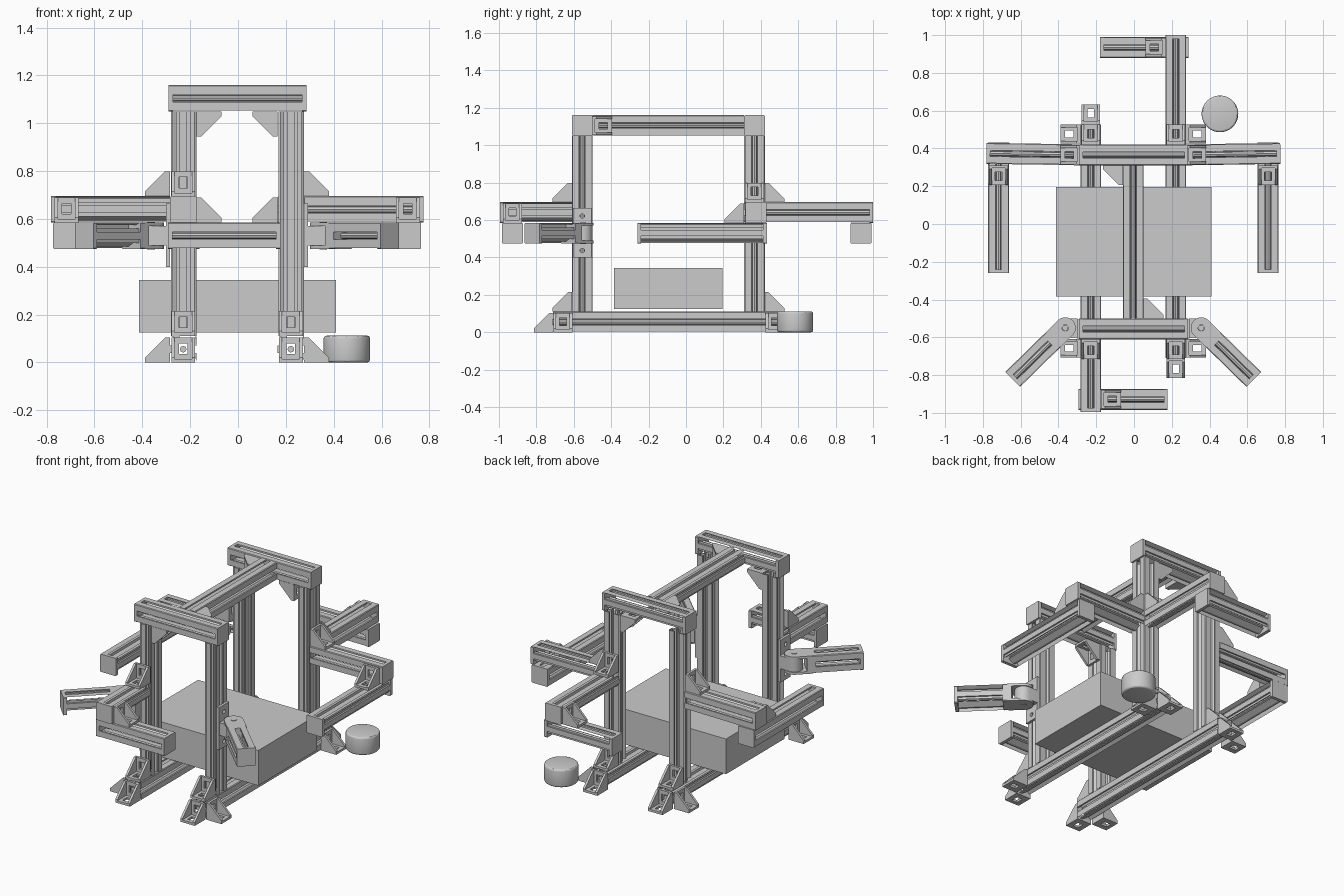
import bpy, bmesh
from math import pi, sin, cos, radians
from mathutils import Vector, Matrix

if "Cube" in bpy.data.objects:
    bpy.data.objects.remove(bpy.data.objects["Cube"])

H = 0.0555                 # half width of every extrusion
W = 2 * H
XL, XR = -0.229, 0.221     # post columns
YF, YR = -0.555, 0.366     # front and rear post rows
Z_LOW, Z_MID, Z_TOP = 0.53, 0.64, 1.105   # beam centre heights
X, Y, Z = Vector((1, 0, 0)), Vector((0, 1, 0)), Vector((0, 0, 1))


def basis(o, x, y, z):
    m = Matrix((x, y, z)).transposed().to_4x4()
    m.translation = o
    return m


def prism(bm, loops, z0, z1, mat):
    """Fill loops (outline plus holes) and extrude from z0 to z1 in mat space."""
    tmp = bmesh.new()
    for loop in loops:
        vs = [tmp.verts.new((p[0], p[1], z0)) for p in loop]
        for i, v in enumerate(vs):
            tmp.edges.new((v, vs[i - 1]))
    bmesh.ops.triangle_fill(tmp, use_beauty=True, use_dissolve=False, edges=tmp.edges[:])
    r = bmesh.ops.extrude_face_region(tmp, geom=tmp.faces[:], use_keep_orig=True)
    bmesh.ops.translate(tmp, vec=(0, 0, z1 - z0),
                        verts=[g for g in r['geom'] if isinstance(g, bmesh.types.BMVert)])
    bmesh.ops.recalc_face_normals(tmp, faces=tmp.faces[:])
    tmp.transform(mat)
    me = bpy.data.meshes.new("tmp")
    tmp.to_mesh(me)
    tmp.free()
    bm.from_mesh(me)
    bpy.data.meshes.remove(me)


def finish(name, bm, smooth=True):
    me = bpy.data.meshes.new(name)
    bmesh.ops.recalc_face_normals(bm, faces=bm.faces[:])
    bm.to_mesh(me)
    bm.free()
    ob = bpy.data.objects.new(name, me)
    bpy.context.collection.objects.link(ob)
    if smooth:
        for p in me.polygons:
            p.use_smooth = True
        me.set_sharp_from_angle(angle=radians(30))
    return ob


def rect(x0, x1, y0, y1):
    return [(x0, y0), (x1, y0), (x1, y1), (x0, y1)]


def circle(r, n=24, cx=0, cy=0):
    return [(cx + r * cos(2 * pi * i / n), cy + r * sin(2 * pi * i / n)) for i in range(n)]


# T-slot cross-section: one side repeated four times
c = 0.004
SIDE = [(H, H - c), (H - c, H), (.016, H), (.016, H - .01), (.03, H - .01), (.016, .026),
        (-.016, .026), (-.03, H - .01), (-.016, H - .01), (-.016, H), (-H + c, H)]
SLOT = []
for k in range(4):
    for px, py in SIDE:
        SLOT.append([(px, py), (-py, px), (-px, -py), (py, -px)][k])
BORE = circle(0.014, 8)
CAP = [(sx * a, sy * b) for sx, sy, a, b in
       [(1, 1, H, H - c), (1, 1, H - c, H), (-1, 1, H - c, H), (-1, 1, H, H - c),
        (-1, -1, H, H - c), (-1, -1, H - c, H), (1, -1, H - c, H), (1, -1, H, H - c)]]


def beam(name, p0, p1, cap0=0.0, cap1=0.0):
    p0, p1 = Vector(p0), Vector(p1)
    d = (p1 - p0).normalized()
    ref = X if abs(d.z) > 0.9 else Z
    m = basis(p0, ref, d.cross(ref), d)
    n = (p1 - p0).length
    bm = bmesh.new()
    prism(bm, [SLOT, BORE], cap0, n - cap1, m)
    if cap0:
        prism(bm, [CAP], 0, cap0, m)
    if cap1:
        prism(bm, [CAP], n - cap1, n, m)
    return finish(name, bm, False)


def bracket(name, corner, a, b):
    """Gusset with legs along a and b from the inner corner."""
    s, l, t, w = 0.104, 0.02, 0.014, 0.05
    o, n = Vector(corner), a.cross(b)
    bm = bmesh.new()
    tri = [(0, 0), (s, 0), (s, l), (l, s), (0, s)]
    for z0, z1 in ((-w, -w + t), (w - t, w)):
        prism(bm, [tri], z0, z1, basis(o, a, b, n))
    for u, v in ((a, b), (b, a)):
        plate = [rect(0, s, -w + t, w - t), rect(.035, .08, -.018, .018)]
        prism(bm, plate, 0, t, basis(o, u, u.cross(v), v) @ Matrix.Rotation(0, 4, 'Z'))
    finish(name, bm, False)


# Base rails, posts and their brackets
for side, x, s in (("left", XL, -1), ("right", XR, 1)):
    beam(f"base_rail_{side}", (x, -0.71, H), (x, 0.528, H))
    for row, y, e, d in (("front", YF, -0.71, -1), ("rear", YR, 0.528, 1)):
        tag = f"{row}_{side}"
        beam(f"post_{tag}", (x, y, W), (x, y, Z_TOP - H))
        bracket(f"post_bracket_{tag}", (x, y + d * H, W), d * Y, Z)
        bracket(f"end_foot_{tag}", (x, e, 0), d * Y, Z)
        bracket(f"side_foot_{tag}", (x + s * H, e - d * 0.052, 0), s * X, Z)

# Top frame
for row, y in (("front", YF), ("rear", YR)):
    beam(f"top_crossbeam_{row}", (-0.291, y, Z_TOP), (0.287, y, Z_TOP), 0.02, 0.02)
beam("top_spine", (-0.004, YF + H, Z_TOP), (-0.004, YR - H, Z_TOP))
bracket("top_bracket_front", (XL + H, YF, Z_TOP - H), X, -Z)
bracket("top_bracket_rear", (XR - H, YR, Z_TOP - H), -X, -Z)
bracket("spine_bracket_rear", (-0.004 - H, YR - H, Z_TOP), -X, -Y)
bracket("spine_bracket_front", (-0.004 + H, YF + H, Z_TOP), X, Y)

# Front and rear arms with short crossbars hung underneath
beam("front_arm", (XL, YF - H, Z_MID), (XL, -0.995, Z_MID), 0, 0.02)
beam("rear_arm", (XR, YR + H, Z_MID), (XR, 1.0, Z_MID), 0, 0.02)
bracket("front_arm_bracket", (XL, YF - H, Z_MID + H), -Y, Z)
bracket("rear_arm_bracket", (XR, YR + H, Z_MID + H), Y, Z)
beam("front_crossbar", (-0.293, -0.928, Z_LOW), (0.178, -0.928, Z_LOW), 0.02, 0.02)
beam("rear_crossbar", (-0.18, 0.935, Z_LOW), (0.288, 0.935, Z_LOW), 0.02, 0.02)
bracket("front_crossbar_bracket", (XL + H, -0.928, Z_LOW + H), X, Z)
bracket("rear_crossbar_bracket", (XR - H, 0.935, Z_LOW + H), -X, Z)

# Side arms, hanging side rails and hinged arms
for side, x, s, end, rx in (("left", XL, -1, -0.781, -0.717), ("right", XR, 1, 0.775, 0.71)):
    beam(f"side_arm_{side}", (x + s * H, YR, Z_MID), (end, YR + .008, Z_MID), 0, 0.02)
    bracket(f"side_arm_bracket_{side}", (x + s * H, YR, Z_MID + H), s * X, Z)
    beam(f"side_rail_{side}", (rx, 0.432, Z_LOW), (rx, -0.26, Z_LOW), 0.02, 0.02)
    bracket(f"side_rail_bracket_{side}", (rx, YR - H, Z_LOW + H), -Y, Z)

    # Hinge: wall plate with screw holes and a rounded knuckle
    face, piv = x + s * H, Vector((x + s * 0.135, -0.55, Z_LOW))
    bm = bmesh.new()
    plate = [rect(-0.05, 0.05, 0.40, 0.665), circle(0.012, 16, 0, 0.437), circle(0.012, 16, 0, 0.622)]
    prism(bm, plate, 0, 0.016, basis(Vector((face, YF, 0)), s * Y, Z, s * X))
    arc = [(.05 * cos(radians(a)), .05 * sin(radians(a))) for a in range(-90, 91, 10)]
    knuckle = arc + [(-0.125 + H + 0.005, 0.05), (-0.125 + H + 0.005, -0.05)]
    prism(bm, [knuckle], -0.04, 0.04, basis(piv, s * X, s * Y, Z))
    prism(bm, [circle(0.016)], -0.058, 0.058, Matrix.Translation(piv))
    finish(f"hinge_{side}", bm)

    # Fork that swings round the knuckle
    d = Vector((s, -0.98, 0)).normalized()
    bm = bmesh.new()
    m = basis(piv, d, Z.cross(d), Z)
    tab = [(-H * cos(radians(a)), -H * sin(radians(a))) for a in range(-90, 91, 10)]
    tab += [(0.09, -H), (0.09, H)]
    for z0 in (-H, H - 0.015):
        prism(bm, [tab, circle(0.017)], z0, z0 + 0.015, m)
    prism(bm, [rect(0.065, 0.09, -H, H)], -H + .015, H - .015, m)
    finish(f"hinge_fork_{side}", bm)
    beam(f"hinged_arm_{side}", piv + d * 0.09, piv + d * 0.39, 0.025, 0.02)

# Electronics box resting between the posts
bm = bmesh.new()
prism(bm, [rect(-0.413, 0.41, -0.385, 0.195)], 0.125, 0.345, Matrix())
finish("equipment_box", bm, False)

# Round puck with softened rims
bm = bmesh.new()
prism(bm, [circle(0.097, 48, 0.455, 0.583)], 0.0, 0.112, Matrix())
bmesh.ops.dissolve_limit(bm, angle_limit=radians(1), verts=bm.verts[:], edges=bm.edges[:])
rims = [e for e in bm.edges if abs(e.verts[0].co.z - e.verts[1].co.z) < 1e-5]
bmesh.ops.bevel(bm, geom=rims, offset=0.012, segments=3, profile=0.5, affect='EDGES')
finish("round_puck", bm)
